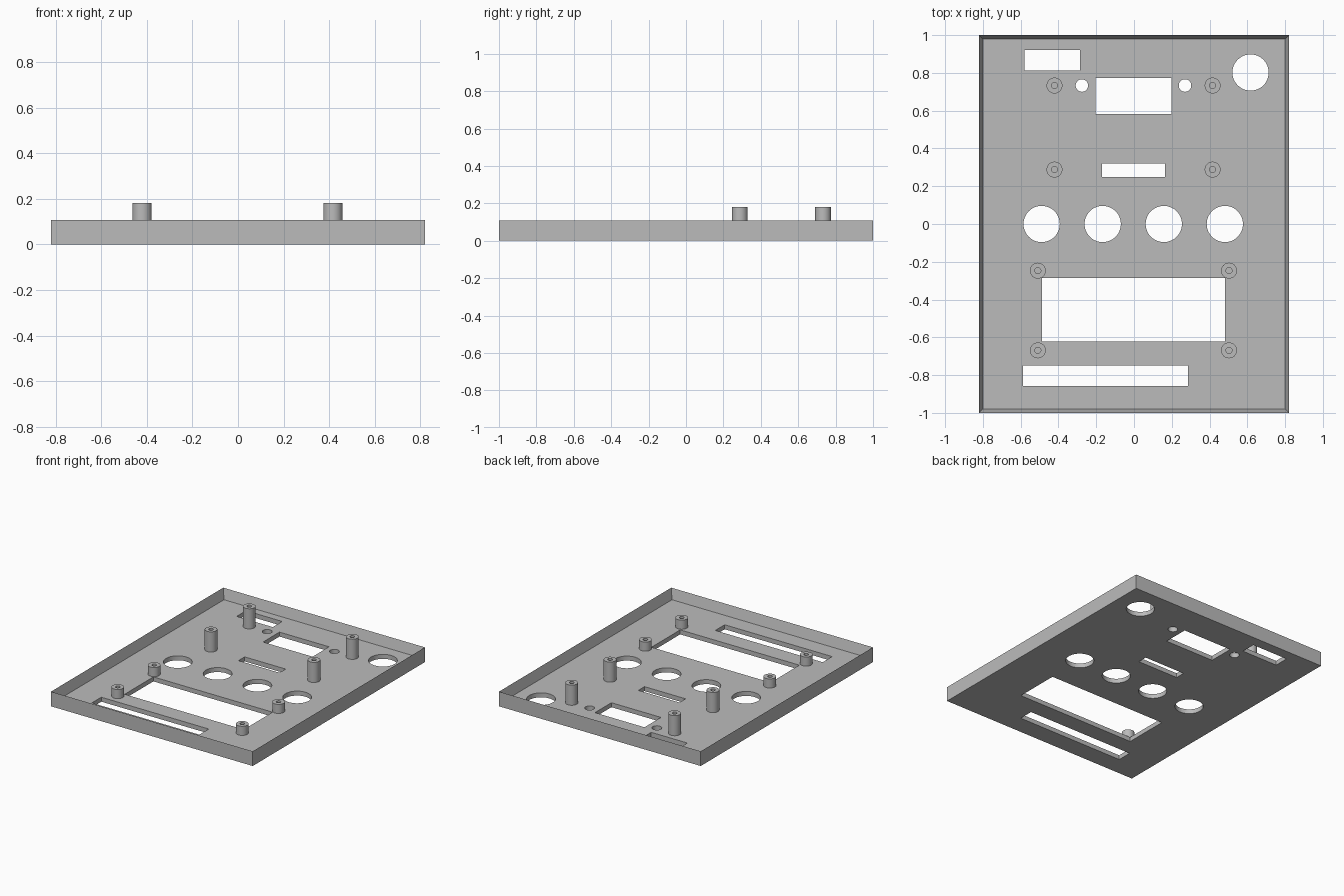
import bpy, bmesh, math
from mathutils import Matrix

default = bpy.data.objects.get("Cube")
if default:
    bpy.data.objects.remove(default, do_unlink=True)

HALF_X, HALF_Y, RIM, WALL, FLOOR = 0.82, 1.0, 0.108, 0.021, 0.033
POST_R, BORE_R = 0.042, 0.016

grey = bpy.data.materials.new("plain grey")
grey.use_nodes = True
GREY = (0.5, 0.5, 0.5, 1)
grey.diffuse_color = GREY
grey.node_tree.nodes["Principled BSDF"].inputs["Base Color"].default_value = GREY


def make_object(name, bm):
    bmesh.ops.recalc_face_normals(bm, faces=bm.faces)
    mesh = bpy.data.meshes.new(name)
    bm.to_mesh(mesh)
    bm.free()
    mesh.materials.append(grey)
    obj = bpy.data.objects.new(name, mesh)
    bpy.context.collection.objects.link(obj)
    return obj


def smooth(obj):
    bpy.ops.object.select_all(action='DESELECT')
    obj.select_set(True)
    bpy.context.view_layer.objects.active = obj
    bpy.ops.object.shade_smooth_by_angle(angle=math.radians(30))


def box(bm, x0, x1, y0, y1, z0, z1):
    place = Matrix.Translation(((x0 + x1) / 2, (y0 + y1) / 2, (z0 + z1) / 2))
    size = Matrix.Diagonal((x1 - x0, y1 - y0, z1 - z0, 1))
    return bmesh.ops.create_cube(bm, size=1, matrix=place @ size)["verts"]


# Tray: a slab whose top is inset and pushed down to leave a rim
bm = bmesh.new()
box(bm, -HALF_X, HALF_X, -HALF_Y, HALF_Y, 0, RIM)
bm.normal_update()
top = max(bm.faces, key=lambda f: f.calc_center_median().z)
bmesh.ops.inset_region(bm, faces=[top], thickness=WALL, use_even_offset=True)
for v in top.verts:
    v.co.z = FLOOR
tray = make_object("panel_tray", bm)

# Openings through the floor: rectangles as x0, x1, y0, y1
bm = bmesh.new()
for rect in [(-0.58, -0.286, 0.812, 0.921),    # switch window
             (-0.204, 0.199, 0.582, 0.773),    # connector window
             (-0.17, 0.164, 0.248, 0.32),      # small slot
             (-0.487, 0.482, -0.621, -0.287),  # display window
             (-0.588, 0.286, -0.857, -0.748)]: # long slot
    box(bm, *rect, -0.05, 0.07)

# Round openings as x, y, radius
round_holes = [(-0.489 + 0.3233 * i, 0, 0.096) for i in range(4)]
round_holes += [(0.617, 0.802, 0.096), (-0.276, 0.733, 0.033), (0.27, 0.733, 0.033)]
for x, y, r in round_holes:
    bmesh.ops.create_cone(bm, cap_ends=True, segments=48, radius1=r, radius2=r,
                          depth=0.12, matrix=Matrix.Translation((x, y, 0.01)))
cutter = make_object("opening_cutter", bm)
cutter.hide_render = True

cut = tray.modifiers.new("openings", 'BOOLEAN')
cut.operation = 'DIFFERENCE'
cut.solver = 'EXACT'
cut.object = cutter
bpy.context.view_layer.objects.active = tray
bpy.ops.object.modifier_apply(modifier=cut.name)
bpy.data.objects.remove(cutter, do_unlink=True)
smooth(tray)


# Mounting posts: a turned tube with a blind bore
def post(name, x, y, height):
    bm = bmesh.new()
    profile = [(POST_R, FLOOR), (POST_R, height), (BORE_R, height), (BORE_R, FLOOR + 0.001)]
    verts = [bm.verts.new((r, 0, z)) for r, z in profile]
    edges = [bm.edges.new(pair) for pair in zip(verts, verts[1:])]
    bmesh.ops.spin(bm, geom=verts + edges, axis=(0, 0, 1), cent=(0, 0, 0),
                   angle=math.tau, steps=32)
    bmesh.ops.remove_doubles(bm, verts=bm.verts, dist=0.0001)
    bmesh.ops.holes_fill(bm, edges=[e for e in bm.edges if e.is_boundary], sides=0)
    obj = make_object(name, bm)
    obj.location = (x, y, 0)
    smooth(obj)


for side, sign in (("left", 1), ("right", -1)):
    for row, y in (("back", 0.733), ("front", 0.288)):
        post(f"tall_post_{row}_{side}", sign * 0.4185 - 0.0025, y, 0.181)
    for row, y in (("back", -0.247), ("front", -0.669)):
        post(f"short_post_{row}_{side}", sign * 0.506 - 0.003, y, 0.1)
